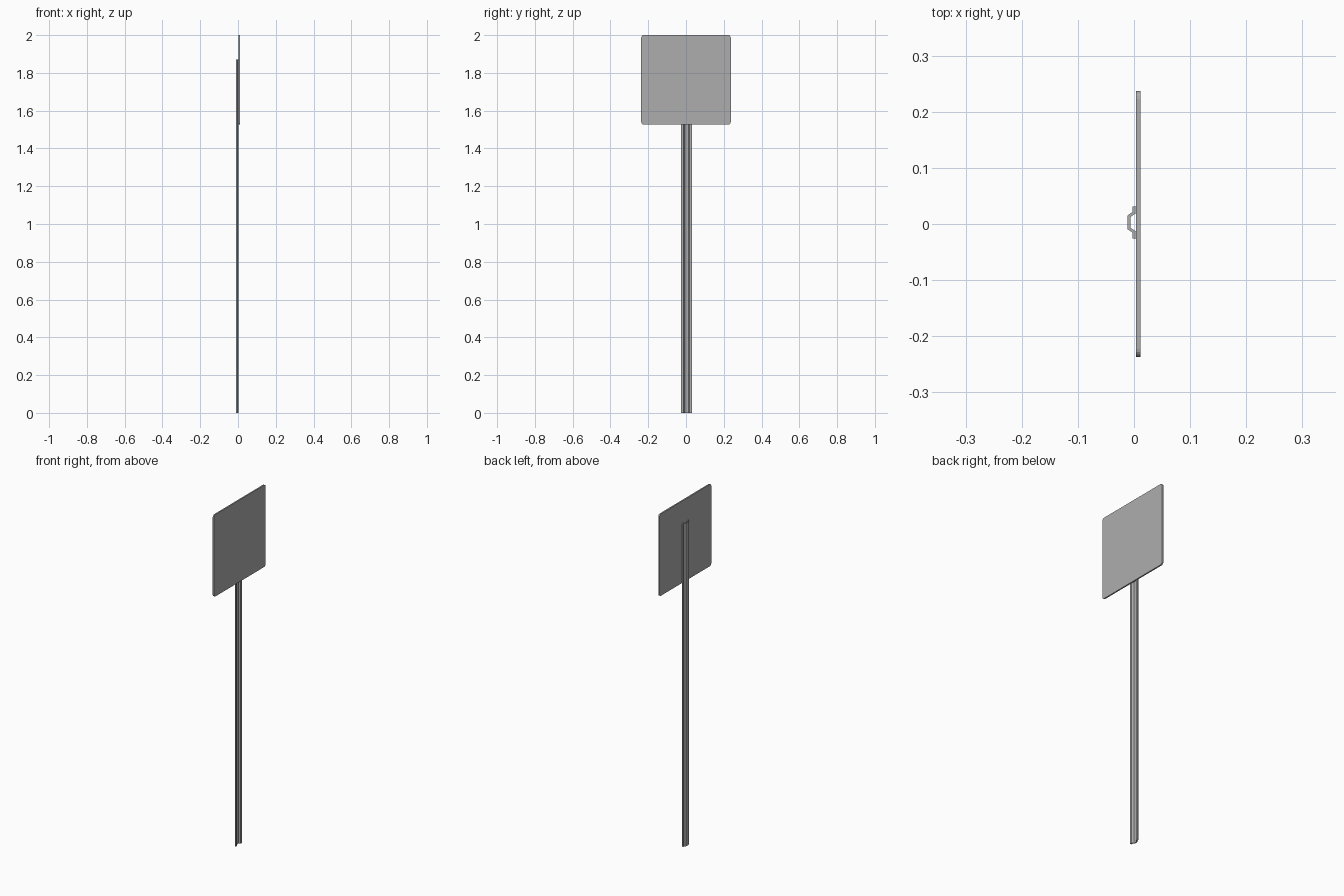
import bpy, bmesh, math
from mathutils import Vector

cube = bpy.data.objects.get("Cube")
if cube:
    bpy.data.objects.remove(cube, do_unlink=True)

metal = bpy.data.materials.new("grey metal")
metal.use_nodes = True
grey = (0.42, 0.42, 0.42, 1)
metal.diffuse_color = grey
metal.node_tree.nodes["Principled BSDF"].inputs["Base Color"].default_value = grey


def extrude_outline(name, points, direction):
    """Close an outline into a face and extrude it into a solid."""
    bm = bmesh.new()
    face = bm.faces.new([bm.verts.new(p) for p in points])
    result = bmesh.ops.extrude_face_region(bm, geom=[face])
    moved = [v for v in result["geom"] if isinstance(v, bmesh.types.BMVert)]
    bmesh.ops.translate(bm, verts=moved, vec=Vector(direction))
    bmesh.ops.recalc_face_normals(bm, faces=bm.faces)
    mesh = bpy.data.meshes.new(name)
    bm.to_mesh(mesh)
    bm.free()
    mesh.materials.append(metal)
    obj = bpy.data.objects.new(name, mesh)
    bpy.context.collection.objects.link(obj)
    return obj


# Sign panel: thin square with rounded corners
half, radius, steps = 0.237, 0.014, 4
panel_back, panel_front = 0.0037, 0.0117
centre_z = 2 - half
outline = []
for corner in range(4):
    mid = math.radians(45 + 90 * corner)
    cy = math.copysign(half - radius, math.cos(mid))
    cz = math.copysign(half - radius, math.sin(mid))
    for i in range(steps + 1):
        a = math.radians(90 * (corner + i / steps))
        outline.append((panel_back, cy + radius * math.cos(a),
                        centre_z + cz + radius * math.sin(a)))
extrude_outline("sign_panel", outline, (panel_front - panel_back, 0, 0))

# Post: hat-shaped channel, half profile (x, y) mirrored across its middle
post_y, post_height = 0.003, 1.87
profile = [(-0.0117, 0.012), (-0.0025, 0.0185), (-0.0025, 0.0285),
           (0.0037, 0.0285), (0.0037, 0.0165), (-0.0065, 0.0095)]
mirrored = [(x, -y) for x, y in reversed(profile)]
extrude_outline("post", [(x, y + post_y, 0) for x, y in profile + mirrored],
                (0, 0, post_height))
